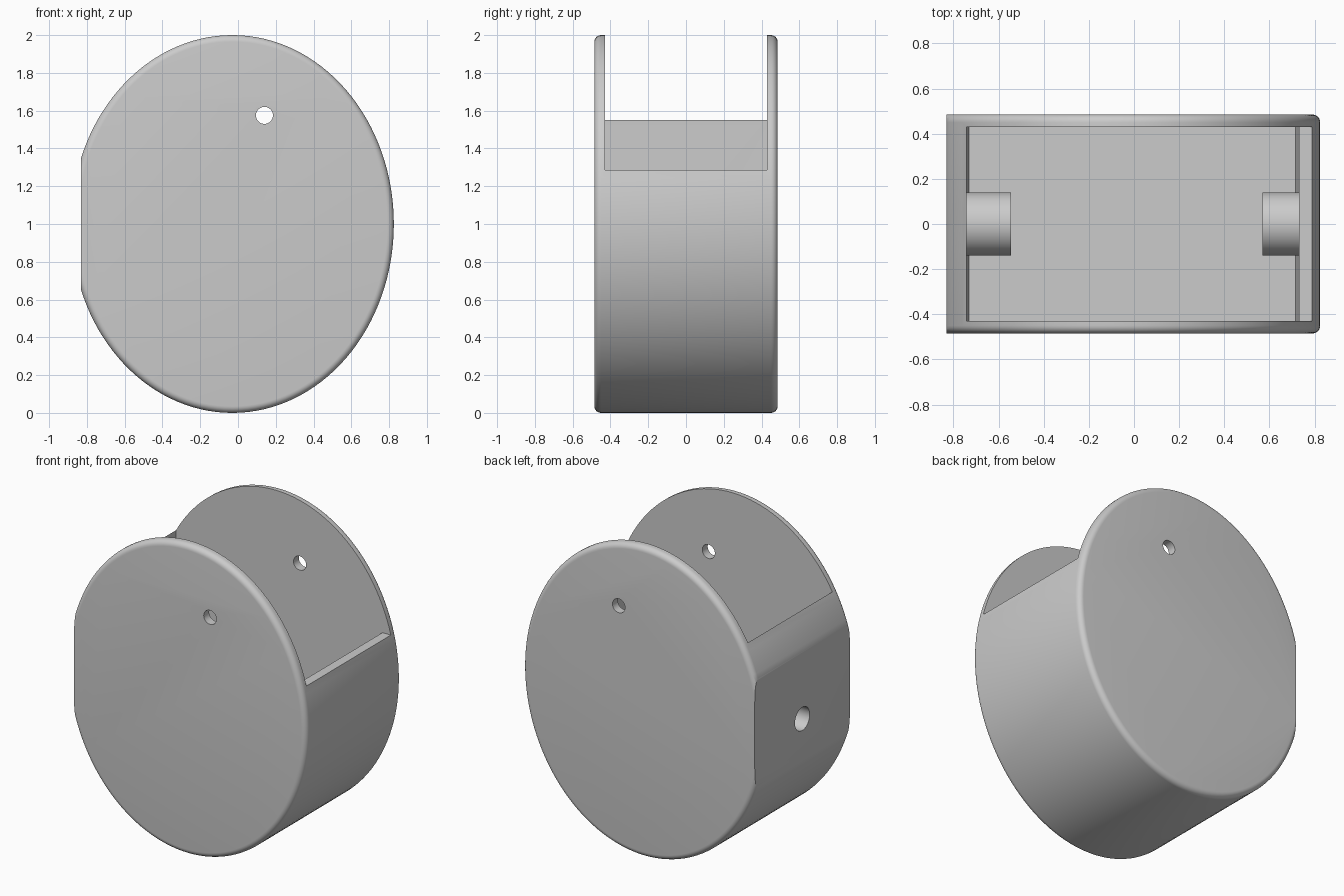
import bpy
import bmesh
from math import cos, sin, pi, radians
from mathutils import Matrix

if "Cube" in bpy.data.objects:
    bpy.data.objects.remove(bpy.data.objects["Cube"], do_unlink=True)

grey = bpy.data.materials.new("plain grey")
grey.use_nodes = True
grey.diffuse_color = (0.6, 0.6, 0.6, 1)
grey.node_tree.nodes["Principled BSDF"].inputs["Base Color"].default_value = (0.6, 0.6, 0.6, 1)

CENTRE_X, RADIUS_X, RADIUS_Z = -0.03, 0.855, 1.0
HALF_DEPTH, HALF_GAP, ROUND = 0.485, 0.43, 0.035
FLAT_X, AXLE_Z = -0.83, 0.92


def finish(name, bm):
    bmesh.ops.recalc_face_normals(bm, faces=bm.faces)
    mesh = bpy.data.meshes.new(name)
    bm.to_mesh(mesh)
    bm.free()
    mesh.materials.append(grey)
    obj = bpy.data.objects.new(name, mesh)
    bpy.context.collection.objects.link(obj)
    return obj


def prism(name, profile, half_depth):
    """Extrude an x-z profile along y."""
    bm = bmesh.new()
    face = bm.faces.new([bm.verts.new((x, -half_depth, z)) for x, z in profile])
    side = bmesh.ops.extrude_face_region(bm, geom=[face])["geom"]
    verts = [v for v in side if isinstance(v, bmesh.types.BMVert)]
    bmesh.ops.translate(bm, verts=verts, vec=(0, 2 * half_depth, 0))
    return finish(name, bm)


def rod(name, axis, radius, start, end, location):
    """Cylinder along x or y between two positions on that axis."""
    bm = bmesh.new()
    bmesh.ops.create_cone(bm, cap_ends=True, segments=48, radius1=radius,
                          radius2=radius, depth=end - start)
    turn = Matrix.Rotation(pi / 2, 4, "Y" if axis == "X" else "X")
    middle = (start + end) / 2
    shift = (middle, 0, location[1]) if axis == "X" else (location[0], middle, location[1])
    bmesh.ops.transform(bm, matrix=Matrix.Translation(shift) @ turn, verts=bm.verts)
    return finish(name, bm)


def cut(obj, cutter):
    cutter.hide_render = True
    mod = obj.modifiers.new("cut", "BOOLEAN")
    mod.operation, mod.solver, mod.object = "DIFFERENCE", "EXACT", cutter
    bpy.context.view_layer.objects.active = obj
    bpy.ops.object.modifier_apply(modifier=mod.name)


# Oval drum with rounded rims, built as rings along y
bm = bmesh.new()
steps = 6
rims = [(HALF_DEPTH - ROUND * (1 - sin(a)), ROUND * (1 - cos(a)))
        for a in (pi / 2 * i / steps for i in range(steps + 1))]
sections = [(-y, inset) for y, inset in reversed(rims)] + rims
count = 128
rings = []
for y, inset in sections:
    rings.append([bm.verts.new((CENTRE_X + (RADIUS_X - inset) * cos(2 * pi * i / count), y,
                                RADIUS_Z + (RADIUS_Z - inset) * sin(2 * pi * i / count)))
                  for i in range(count)])
for a, b in zip(rings, rings[1:]):
    for i in range(count):
        j = (i + 1) % count
        bm.faces.new((a[i], a[j], b[j], b[i]))
bm.faces.new(rings[0])
bm.faces.new(rings[-1])
housing = finish("housing", bm)

# Flat side, open compartment and holes
flat_cut = prism("flat_cutter", [(-2, -1), (FLAT_X, -1), (FLAT_X, 3), (-2, 3)], 1)
compartment = prism("compartment_cutter",
                    [(-0.743, 2.2), (-0.743, 0.72), (-0.73, 0.6), (0.715, 0.6), (0.73, 0.72),
                     (0.73, 1.285), (1.1, 1.285), (1.1, 2.2)], HALF_GAP)
pin_hole = rod("pin_hole_cutter", "Y", 0.045, -1, 1, (0.14, 1.575))
axle_hole = rod("axle_hole_cutter", "X", 0.075, -1.1, -0.4, (0, AXLE_Z))
cutters = [flat_cut, compartment, pin_hole, axle_hole]
for cutter in cutters:
    cut(housing, cutter)

# Round bosses facing each other inside the compartment
axle_boss = rod("axle_boss", "X", 0.14, -0.76, -0.545, (0, AXLE_Z))
cut(axle_boss, axle_hole)
opposite_boss = rod("opposite_boss", "X", 0.14, 0.57, 0.75, (0, AXLE_Z))

for cutter in cutters:
    bpy.data.objects.remove(cutter, do_unlink=True)

# Smooth curved walls, crisp edges
bpy.ops.object.select_all(action="DESELECT")
for obj in (housing, axle_boss, opposite_boss):
    obj.select_set(True)
bpy.context.view_layer.objects.active = housing
bpy.ops.object.shade_smooth_by_angle(angle=radians(30))
